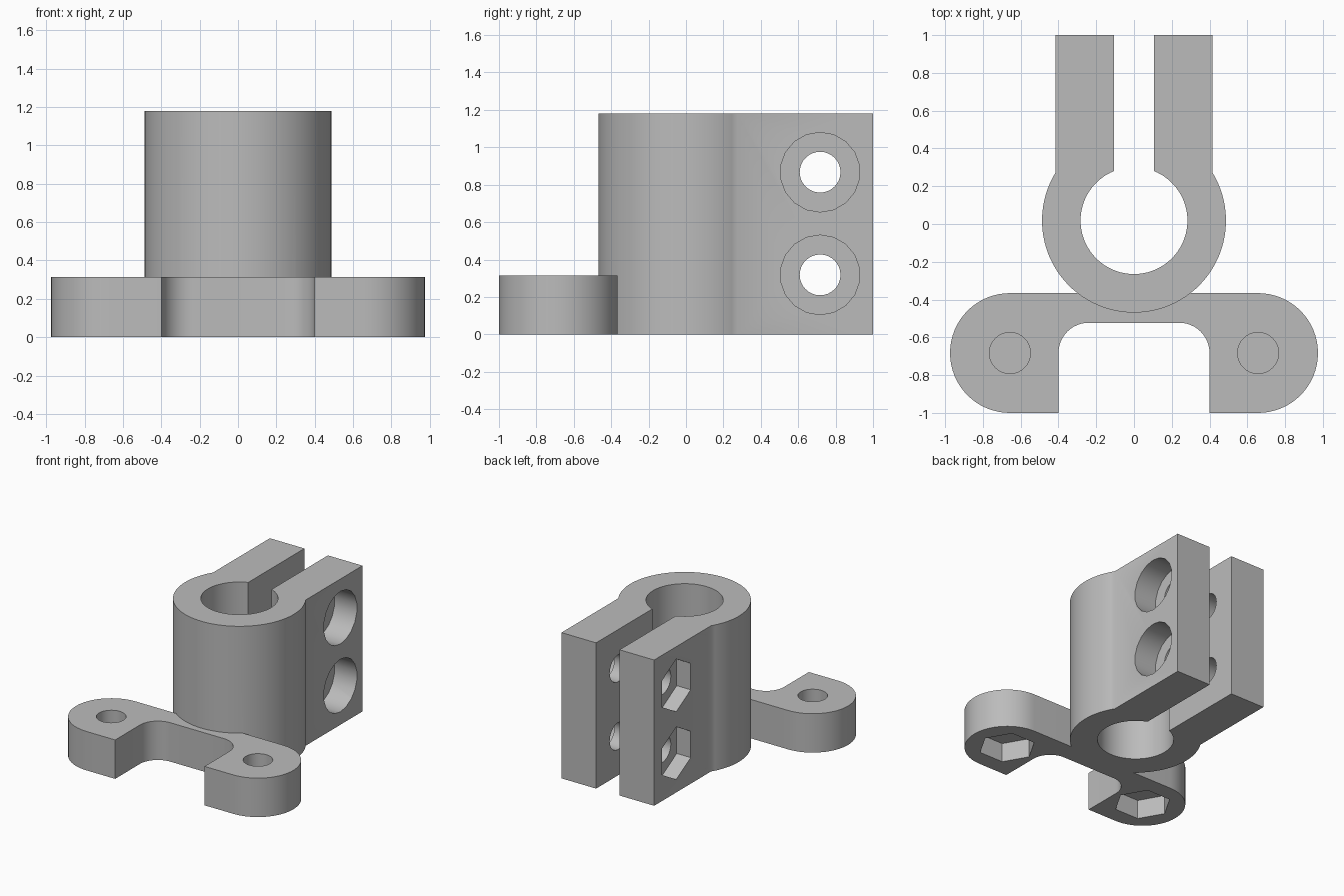
import bpy, bmesh
from math import sin, cos, pi, radians, acos, asin, degrees
from mathutils import Matrix, Vector

cube = bpy.data.objects.get("Cube")
if cube:
    bpy.data.objects.remove(cube, do_unlink=True)

grey = bpy.data.materials.new("plain grey")
grey.use_nodes = True
grey.diffuse_color = (0.5, 0.5, 0.5, 1)
grey.node_tree.nodes["Principled BSDF"].inputs["Base Color"].default_value = (0.5, 0.5, 0.5, 1)

CLAMP_H, BASE_H = 1.18, 0.315
CY, R_OUT, R_IN = 0.018, 0.487, 0.283       # ring centre and radii
ARM_IN, ARM_OUT = 0.105, 0.415              # clamp arm faces in x
LUG_X, LUG_Y, LUG_R = 0.657, -0.683, 0.317  # rounded base lugs
BOLT_Y, BOLT_R, NUT_R = 0.717, 0.109, 0.213


def arc(cx, cy, r, start, end, n):
    step = (end - start) / n
    return [(cx + r * cos(radians(start + step * i)),
             cy + r * sin(radians(start + step * i))) for i in range(n + 1)]


def add_object(name, bm):
    mesh = bpy.data.meshes.new(name)
    bmesh.ops.recalc_face_normals(bm, faces=bm.faces)
    bm.to_mesh(mesh)
    bm.free()
    mesh.materials.append(grey)
    obj = bpy.data.objects.new(name, mesh)
    bpy.context.collection.objects.link(obj)
    return obj


def extrude_outline(name, points, height):
    bm = bmesh.new()
    face = bm.faces.new([bm.verts.new((x, y, 0)) for x, y in points])
    top = bmesh.ops.extrude_face_region(bm, geom=[face])["geom"]
    bmesh.ops.translate(bm, verts=[v for v in top if isinstance(v, bmesh.types.BMVert)],
                        vec=(0, 0, height))
    return add_object(name, bm)


def rod(name, start, end, radius, sides):
    """Prism between two points, used as a cutter."""
    start, end = Vector(start), Vector(end)
    axis = end - start
    turn = Matrix.Rotation(pi / 2, 4, 'Y') if abs(axis.x) > 0 else Matrix()
    bm = bmesh.new()
    # first corner lies on local x
    rings = [[bm.verts.new(p + turn @ Vector((radius * cos(2 * pi * i / sides),
                                              radius * sin(2 * pi * i / sides), 0)))
              for i in range(sides)] for p in (start, end)]
    for ring in rings:
        bm.faces.new(ring)
    for i in range(sides):
        j = (i + 1) % sides
        bm.faces.new((rings[0][i], rings[0][j], rings[1][j], rings[1][i]))
    cutter = add_object(name, bm)
    cutter.hide_render = True
    return cutter


def combine(obj, other, operation):
    mod = obj.modifiers.new(operation.title(), 'BOOLEAN')
    mod.operation, mod.object, mod.solver = operation, other, 'EXACT'
    bpy.context.view_layer.objects.active = obj
    bpy.ops.object.modifier_apply(modifier=mod.name)
    bpy.data.objects.remove(other, do_unlink=True)


# Split ring with two parallel clamping arms
a_out = degrees(acos(ARM_OUT / R_OUT))
a_in = 90 - degrees(asin(ARM_IN / R_IN))
outline = arc(0, CY, R_OUT, 180 - a_out, 360 + a_out, 64)
outline += [(ARM_OUT, 1), (ARM_IN, 1)]
outline += arc(0, CY, R_IN, 360 + a_in, 180 - a_in, 64)
outline += [(-ARM_IN, 1), (-ARM_OUT, 1)]
bracket = extrude_outline("clamp_bracket", outline, CLAMP_H)

# Mounting foot: two rounded lugs joined by a bridge with filleted corners
half = arc(0.24, LUG_Y, 0.16, 90, 0, 12)
half += [(0.4, LUG_Y - LUG_R)]
half += arc(LUG_X, LUG_Y, LUG_R, -90, 90, 32)
foot = extrude_outline("mounting_foot",
                       half + [(-x, y) for x, y in reversed(half)], BASE_H)
combine(bracket, foot, 'UNION')

# Clamp bolts: through hole, round head recess on the left, hex nut recess on the right
for z in (0.318, 0.867):
    for name, x0, x1, r, n in (("bolt_hole", -1, 1, BOLT_R, 32),
                               ("head_recess", ARM_OUT - 0.2, 1, NUT_R, 18),
                               ("nut_recess", -1, -ARM_OUT + 0.125, NUT_R, 6)):
        combine(bracket, rod(name, (x0, BOLT_Y, z), (x1, BOLT_Y, z), r, n), 'DIFFERENCE')

# Foot bolts: hole from above, hex nut recess below, thin web between
for x in (-LUG_X, LUG_X):
    for name, z0, z1, r, n in (("foot_hole", 0.172, 1, BOLT_R, 32),
                               ("foot_nut_recess", -1, 0.155, NUT_R, 6)):
        combine(bracket, rod(name, (x, LUG_Y, z0), (x, LUG_Y, z1), r, n), 'DIFFERENCE')

# Smooth curved walls, crisp edges
bpy.ops.object.select_all(action='DESELECT')
bracket.select_set(True)
bpy.context.view_layer.objects.active = bracket
bpy.ops.object.shade_smooth_by_angle(angle=radians(30))
